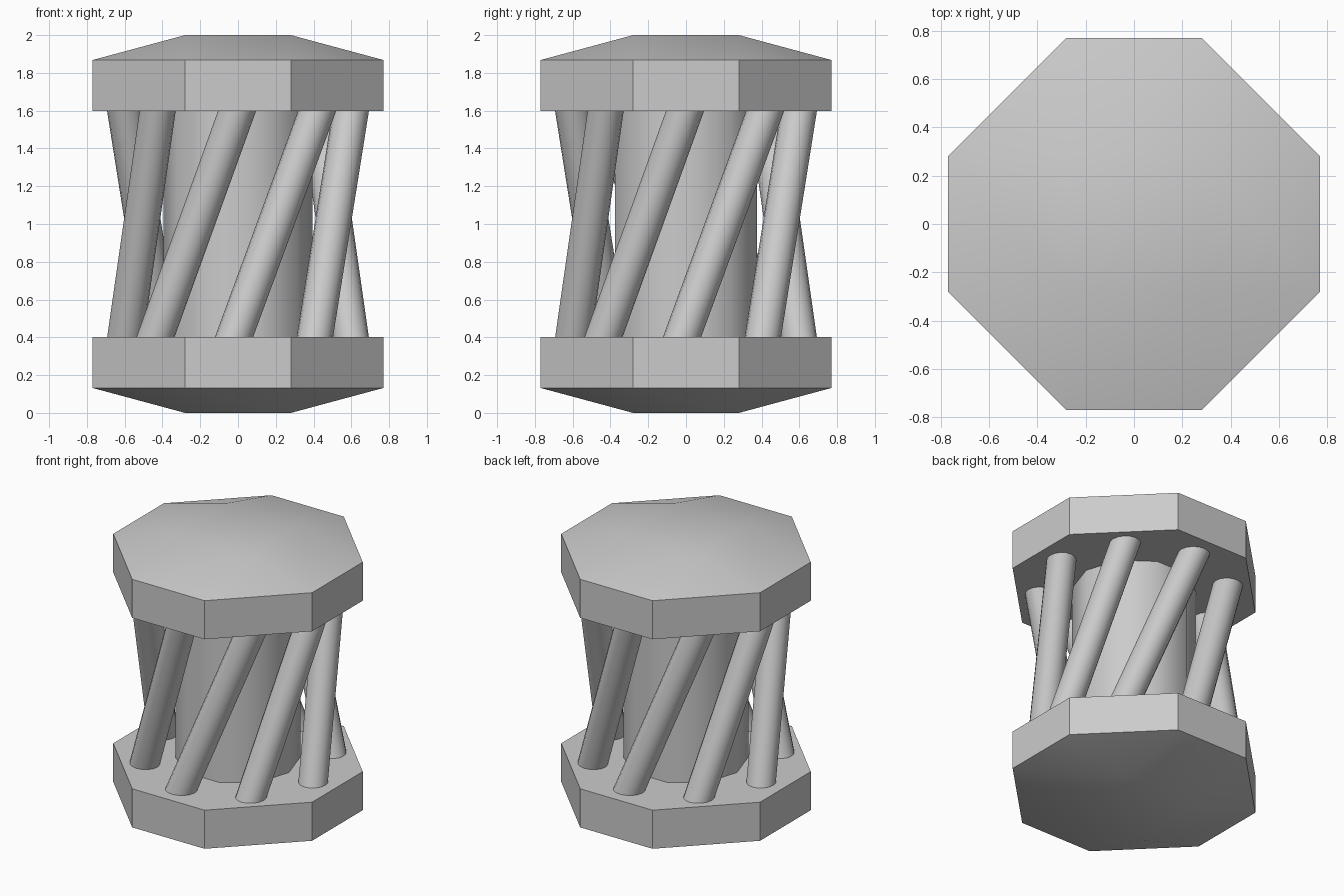
import bpy, bmesh, math
from mathutils import Vector

if "Cube" in bpy.data.objects:
    bpy.data.objects.remove(bpy.data.objects["Cube"])

A, B = 0.77, 0.28          # octagon half width and half side
MID = 1.0                  # mirror height


def make_object(name, bm, angle):
    bmesh.ops.recalc_face_normals(bm, faces=bm.faces[:])
    mesh = bpy.data.meshes.new(name)
    bm.to_mesh(mesh)
    bm.free()
    obj = bpy.data.objects.new(name, mesh)
    bpy.context.collection.objects.link(obj)
    bpy.ops.object.select_all(action='DESELECT')
    obj.select_set(True)
    bpy.context.view_layer.objects.active = obj
    bpy.ops.object.shade_smooth_by_angle(angle=math.radians(angle))
    return obj


def end_block(name, side):
    """Octagonal block with a shallow faceted dome facing away from the middle."""
    bm = bmesh.new()
    outline = [(B, -A), (A, -B), (A, B), (B, A), (-B, A), (-A, B), (-A, -B), (-B, -A)]
    inner = [bm.verts.new((x, y, MID + side * 0.598)) for x, y in outline]
    rim = [bm.verts.new((x, y, MID + side * 0.868)) for x, y in outline]
    crown = [bm.verts.new((x, y, MID + side)) for x, y in ((B, -B), (B, B), (-B, B), (-B, -B))]
    bm.faces.new(inner)
    bm.faces.new(crown)
    for i in range(8):
        j = (i + 1) % 8
        bm.faces.new((inner[i], inner[j], rim[j], rim[i]))
    for i in range(4):
        a, b, c = rim[2 * i], rim[2 * i + 1], rim[(2 * i + 2) % 8]
        bm.faces.new((a, b, crown[i]))                          # corner triangle
        bm.faces.new((b, c, crown[(i + 1) % 4], crown[i]))      # side slope
    return make_object(name, bm, 30)


def rod(name, start, end, radius, sides, turn=0.0):
    """Cylinder between two points."""
    bm = bmesh.new()
    axis = end - start
    bmesh.ops.create_cone(bm, cap_ends=True, segments=sides, radius1=radius,
                          radius2=radius, depth=axis.length)
    for v in bm.verts:
        x, y = v.co.x, v.co.y
        v.co.x = x * math.cos(turn) - y * math.sin(turn)
        v.co.y = x * math.sin(turn) + y * math.cos(turn)
    quat = Vector((0, 0, 1)).rotation_difference(axis)
    for v in bm.verts:
        v.co = quat @ v.co + (start + end) / 2
    return make_object(name, bm, 50)


def ring_point(degrees, radius, z):
    a = math.radians(degrees - 90)
    return Vector((radius * math.cos(a), radius * math.sin(a), z))


# end blocks
end_block("bottom_block", -1)
end_block("top_block", 1)

# ten-sided core, corners on the y axis
rod("core", Vector((0, 0, 0.3)), Vector((0, 0, 1.7)), 0.395, 10, math.radians(18))

# eight leaning rods, each twisting one step around the core
for k in range(8):
    low = ring_point(45 * k - 2, 0.597, 0.402)
    high = ring_point(45 * k + 44.5, 0.597, 1.598)
    step = (high - low) * 0.09
    rod(f"twisted_rod_{k + 1}", low - step, high + step, 0.095, 16)
